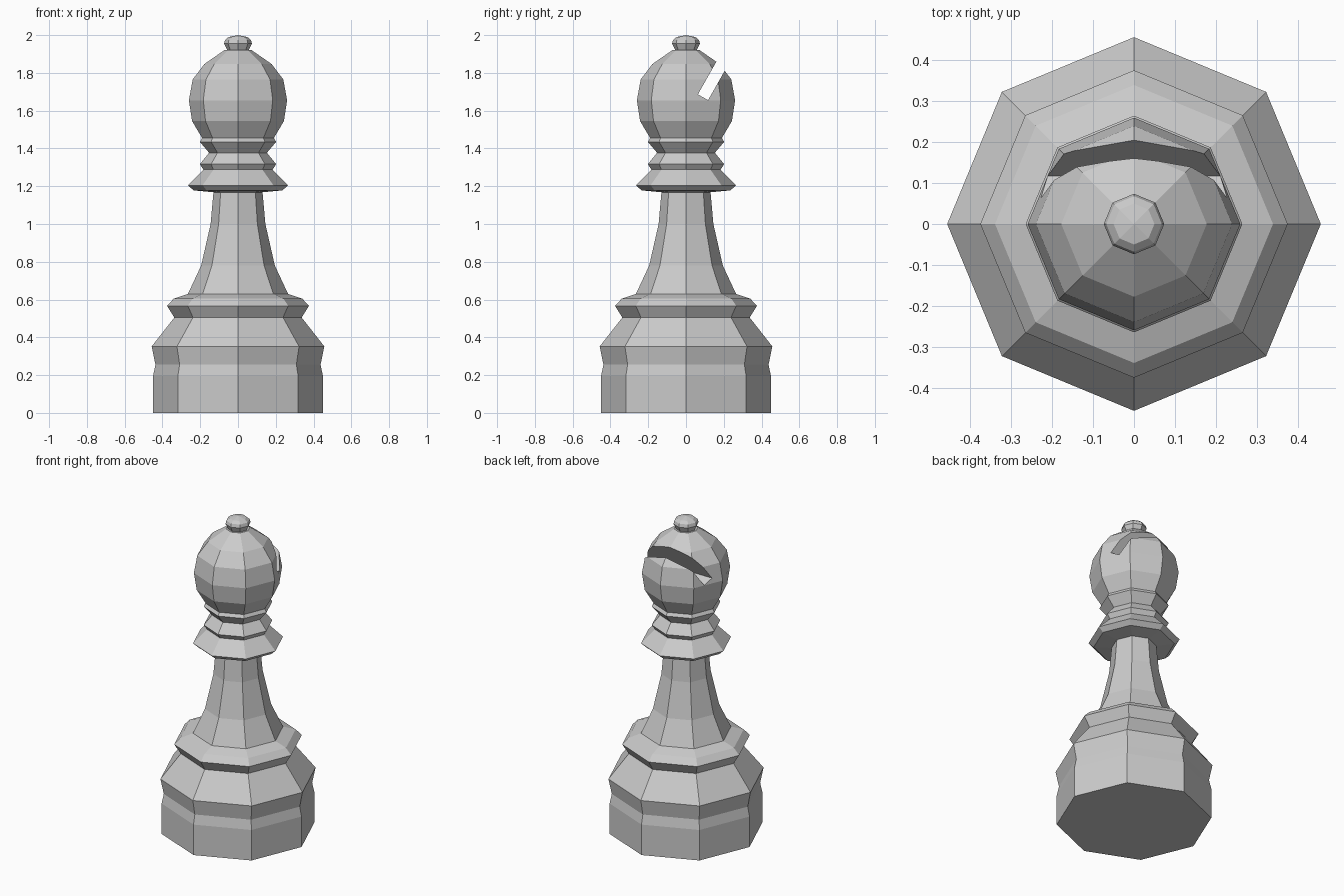
import bpy, bmesh
from math import sin, cos, pi, radians

if "Cube" in bpy.data.objects:
    bpy.data.objects.remove(bpy.data.objects["Cube"])

SIDES = 8


def lathe(name, profile, cap=False):
    """Revolve (radius, z) points into an eight-sided part; radius 0 makes a tip."""
    bm = bmesh.new()
    rings = []
    for r, z in profile:
        if r == 0:
            rings.append([bm.verts.new((0, 0, z))] * SIDES)
        else:
            rings.append([bm.verts.new((r * cos(2 * pi * i / SIDES),
                                        r * sin(2 * pi * i / SIDES), z))
                          for i in range(SIDES)])
    for low, high in zip(rings, rings[1:]):
        for i in range(SIDES):
            j = (i + 1) % SIDES
            bm.faces.new(dict.fromkeys((low[i], low[j], high[j], high[i])))
    if cap:
        bm.faces.new(rings[0][::-1])
        if profile[-1][0] > 0:
            bm.faces.new(rings[-1])
    else:
        pass
    bmesh.ops.recalc_face_normals(bm, faces=bm.faces)
    mesh = bpy.data.meshes.new(name)
    bm.to_mesh(mesh)
    bm.free()
    obj = bpy.data.objects.new(name, mesh)
    bpy.context.collection.objects.link(obj)
    return obj


# Stepped base
lathe("base", [(0.45, 0), (0.45, 0.195), (0.437, 0.255), (0.457, 0.352),
               (0.337, 0.505), (0.376, 0.567), (0.34, 0.605), (0.265, 0.63)], cap=True)

# Tapering column
lathe("column", [(0.265, 0.63), (0.195, 0.78), (0.145, 1.0), (0.13, 1.168)], cap=True)

# Collar rings
lathe("collar", [(0.13, 1.168), (0.235, 1.178), (0.265, 1.205), (0.183, 1.288),
                 (0.202, 1.317), (0.153, 1.377), (0.202, 1.435), (0.19, 1.455)], cap=True)

# Head with slanted slot
head = lathe("head", [(0.19, 1.455), (0.243, 1.545), (0.26, 1.655), (0.24, 1.765),
                      (0.178, 1.847), (0.07, 1.922)], cap=True)
tilt = radians(29.5)
depth = 0.4
bpy.ops.mesh.primitive_cube_add(size=1, location=(0, 0.09 + depth / 2 * sin(tilt),
                                                  1.671 + depth / 2 * cos(tilt)))
cutter = bpy.context.object
cutter.name = "slot_cutter"
cutter.scale = (1, 0.062, depth)
cutter.rotation_euler.x = -tilt
cutter.hide_render = True
cut = head.modifiers.new("slot", 'BOOLEAN')
cut.operation = 'DIFFERENCE'
cut.solver = 'EXACT'
cut.object = cutter
bpy.context.view_layer.objects.active = head
bpy.ops.object.modifier_apply(modifier="slot")
bpy.data.objects.remove(cutter)

# Small finial
lathe("finial", [(0.058, 1.922), (0.074, 1.955), (0.068, 1.975), (0.05, 1.99), (0, 2.0)], cap=True)
